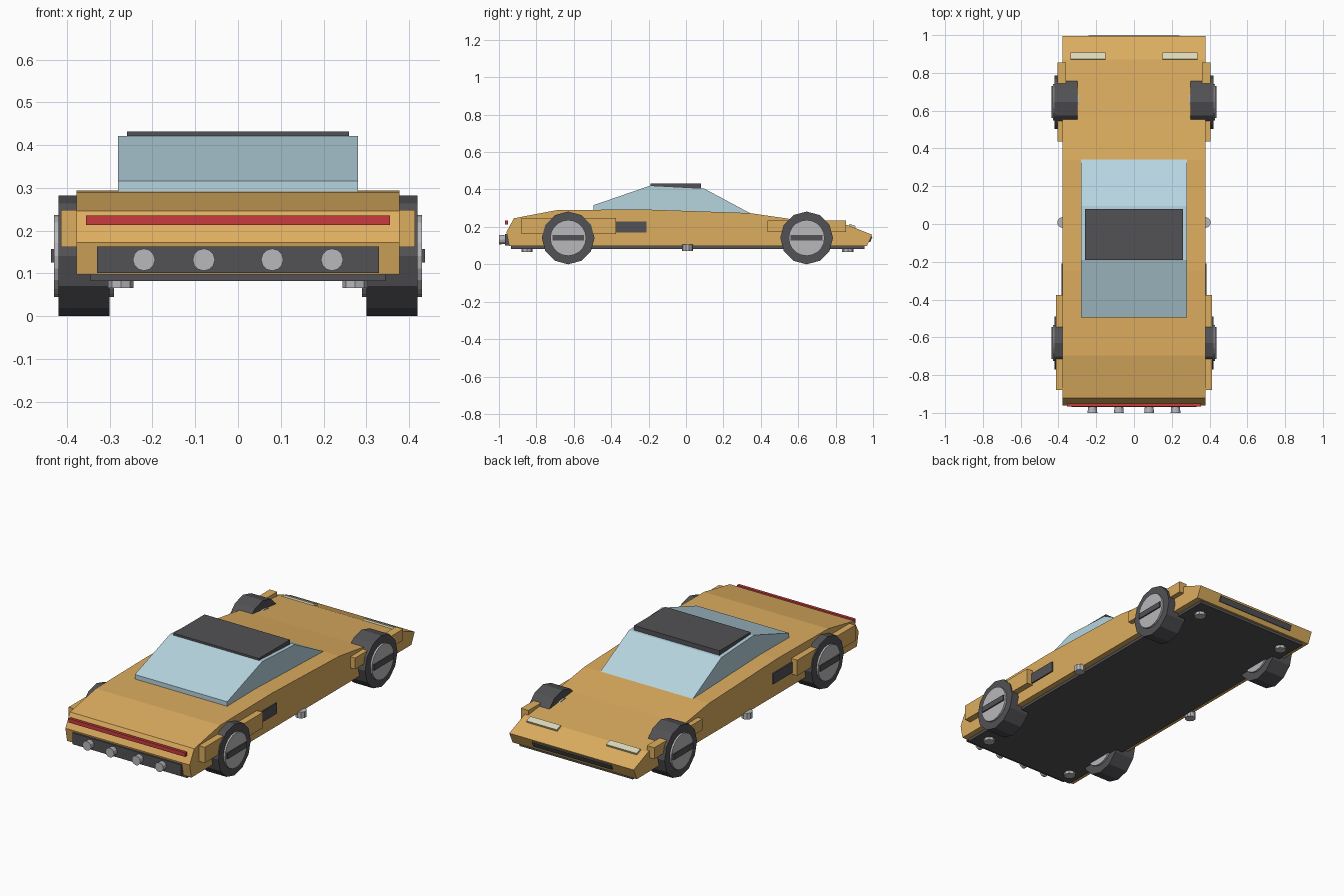
import bpy
import bmesh
from math import radians, atan2
from mathutils import Matrix, Vector

cube = bpy.data.objects.get("Cube")
if cube:
    bpy.data.objects.remove(cube, do_unlink=True)


def material(name, r, g, b):
    m = bpy.data.materials.new(name)
    m.use_nodes = True
    m.diffuse_color = (r, g, b, 1)
    m.node_tree.nodes["Principled BSDF"].inputs["Base Color"].default_value = (r, g, b, 1)
    return m


GOLD = material("gold paint", 0.72, 0.42, 0.115)
GLASS = material("pale blue glass", 0.47, 0.66, 0.74)
DARK = material("charcoal", 0.085, 0.085, 0.092)
METAL = material("light grey metal", 0.48, 0.48, 0.5)
RED = material("tail red", 0.58, 0.045, 0.05)
CREAM = material("lamp cream", 0.72, 0.69, 0.5)


def finish(name, bm, mat):
    bmesh.ops.recalc_face_normals(bm, faces=bm.faces)
    mesh = bpy.data.meshes.new(name)
    bm.to_mesh(mesh)
    bm.free()
    mesh.materials.append(mat)
    ob = bpy.data.objects.new(name, mesh)
    bpy.context.collection.objects.link(ob)
    return ob


def extrude_profile(name, points, half_width, mat):
    """Side profile in (y, z), extruded across the car."""
    bm = bmesh.new()
    face = bm.faces.new([bm.verts.new((-half_width, y, z)) for y, z in points])
    new = bmesh.ops.extrude_face_region(bm, geom=[face])["geom"]
    verts = [v for v in new if isinstance(v, bmesh.types.BMVert)]
    bmesh.ops.translate(bm, verts=verts, vec=(half_width * 2, 0, 0))
    return finish(name, bm, mat)


def box(name, x, y, z, mat, tilt=0):
    """Box from (low, high) ranges, tilted about its own x axis."""
    ranges = (x, y, z)
    bm = bmesh.new()
    bmesh.ops.create_cube(bm, size=1)
    centre = Vector([(a + b) / 2 for a, b in ranges])
    size = Vector([b - a for a, b in ranges])
    bm.transform(Matrix.Translation(centre) @ Matrix.Rotation(tilt, 4, "X")
                 @ Matrix.Diagonal(size).to_4x4())
    return finish(name, bm, mat)


def cylinder(name, centre, radius, depth, axis, mat, sides=12, end_radius=None):
    bm = bmesh.new()
    bmesh.ops.create_cone(bm, cap_ends=True, segments=sides, radius1=radius,
                          radius2=end_radius or radius, depth=depth)
    turn = {"X": Matrix.Rotation(radians(90), 4, "Y"),
            "Y": Matrix.Rotation(radians(-90), 4, "X"),
            "Z": Matrix.Identity(4)}[axis]
    bm.transform(Matrix.Translation(centre) @ turn)
    return finish(name, bm, mat)


# Wedge body, cabin, roof and floor
extrude_profile("body", [(-0.945, 0.097), (-0.96, 0.172), (-0.92, 0.246), (-0.695, 0.289),
                         (-0.25, 0.294), (0.34, 0.274), (0.56, 0.242), (0.87, 0.208),
                         (0.995, 0.158), (0.967, 0.097)], 0.378, GOLD)
extrude_profile("cabin", [(-0.495, 0.27), (-0.495, 0.316), (-0.19, 0.421),
                          (0.095, 0.406), (0.345, 0.272), (0.3, 0.26)], 0.281, GLASS)
box("roof_panel", (-0.26, 0.26), (-0.19, 0.08), (0.4, 0.432), DARK)
box("floor_plate", (-0.345, 0.345), (-0.935, 0.955), (0.082, 0.1), DARK)

# Tail: light bar, rear panel and exhausts
box("tail_light", (-0.355, 0.355), (-0.967, -0.951), (0.213, 0.235), RED)
box("rear_panel", (-0.33, 0.33), (-0.968, -0.93), (0.101, 0.163), DARK)
for i, x in enumerate((-0.22, -0.08, 0.08, 0.22)):
    cylinder(f"exhaust_{i + 1}", (x, -0.975, 0.132), 0.026, 0.05, "Y", METAL, 12, 0.021)

# Nose grille lies on the sloping front face
box("nose_grille", (-0.24, 0.24), (0.983, 0.991), (0.118, 0.149), DARK, -atan2(0.028, 0.061))

for side, s in (("left", 1), ("right", -1)):
    def span(a, b):
        return tuple(sorted((a * s, b * s)))

    # Wheels with through rims and a hub bar
    for end, y in (("rear", -0.63), ("front", 0.645)):
        tag = f"{end}_{side}"
        cylinder(f"{tag}_tyre", (s * 0.36, y, 0.141), 0.141, 0.12, "X", DARK, 12)
        cylinder(f"{tag}_rim", (s * 0.36, y, 0.141), 0.096, 0.14, "X", METAL, 20)
        box(f"{tag}_hub_bar", span(0.42, 0.437), (y - 0.085, y + 0.085), (0.126, 0.157), DARK)

    # Fender blocks and side vent
    box(f"rear_{side}_fender", span(0.36, 0.414), (-0.88, -0.375), (0.162, 0.248), GOLD)
    box(f"front_{side}_fender", span(0.36, 0.406), (0.437, 0.855), (0.172, 0.234), GOLD)
    box(f"{side}_side_vent", span(0.36, 0.385), (-0.377, -0.21), (0.171, 0.229), DARK)

    # Headlight strip on the sloping nose
    box(f"{side}_headlight", span(0.15, 0.335), (0.87, 0.906), (0.194, 0.211), CREAM, radians(-20))

    # Underside pegs
    for end, y in (("rear", -0.85), ("front", 0.865)):
        cylinder(f"{end}_{side}_peg", (s * 0.274, y, 0.077), 0.03, 0.022, "Z", METAL, 8)
    cylinder(f"middle_{side}_peg", (s * 0.377, 0.008, 0.088), 0.029, 0.034, "Z", METAL, 10)
